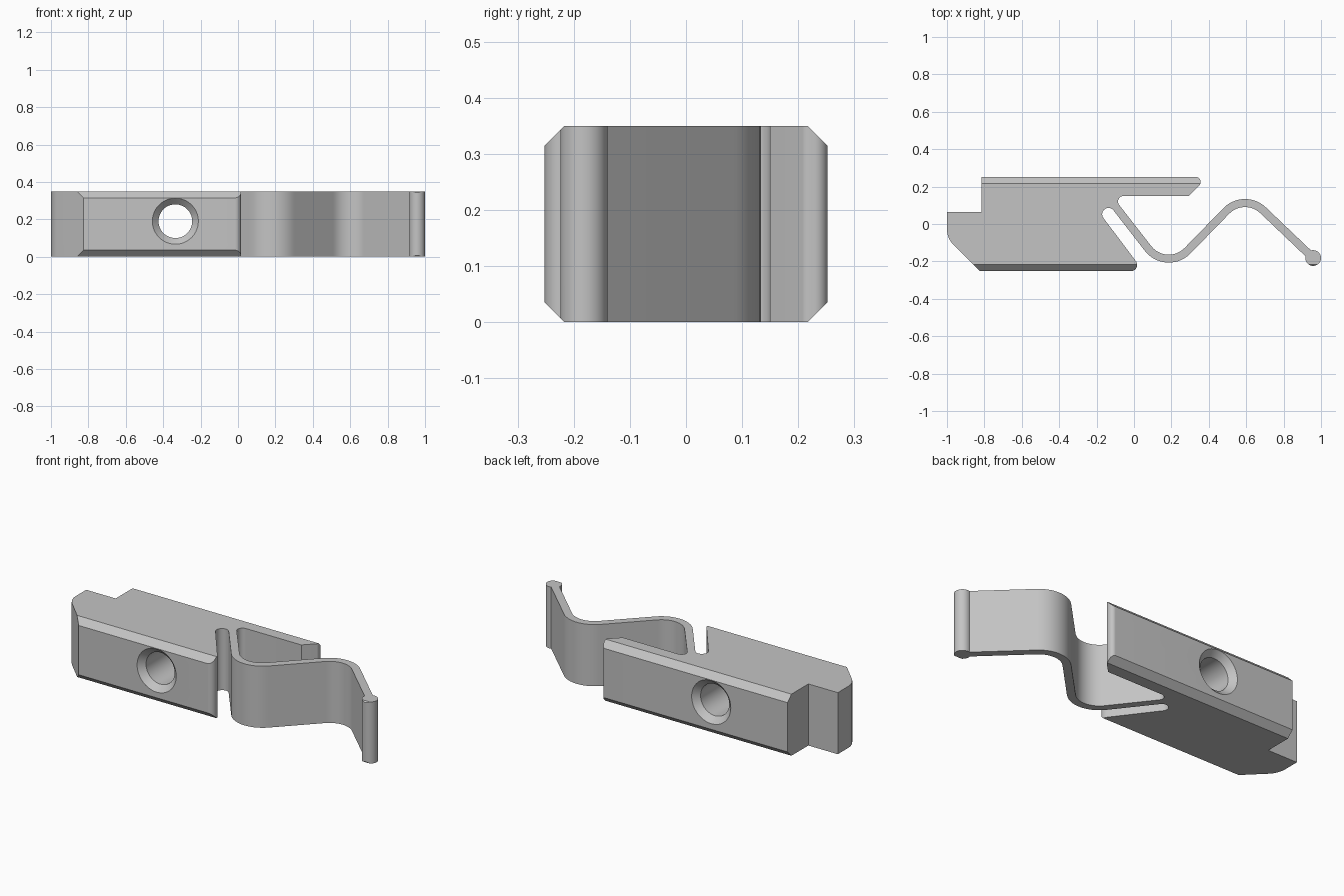
import bpy, bmesh
from math import sin, cos, pi, asin, atan2, tan, radians
from mathutils import Vector

cube = bpy.data.objects.get("Cube")
if cube:
    bpy.data.objects.remove(cube, do_unlink=True)

HEIGHT, HALF_DEPTH, CHAMFER = 0.35, 0.252, 0.035
STRIP = 0.0215   # half thickness of the spring strip

metal = bpy.data.materials.new("plain grey")
metal.use_nodes = True
grey = (0.55, 0.55, 0.55, 1)
metal.diffuse_color = grey
metal.node_tree.nodes["Principled BSDF"].inputs["Base Color"].default_value = grey


def fillet(points):
    """Closed outline with each (x, y, radius) corner rounded."""
    out = []
    for i, (x, y, r) in enumerate(points):
        p = Vector((x, y))
        if r == 0:
            out.append(p)
            continue
        a = (Vector(points[i - 1][:2]) - p).normalized()
        b = (Vector(points[(i + 1) % len(points)][:2]) - p).normalized()
        half = a.angle(b) / 2
        centre = p + (a + b).normalized() * r / sin(half)
        start = p + a * r / tan(half) - centre
        end = p + b * r / tan(half) - centre
        a0 = atan2(start.y, start.x)
        sweep = (atan2(end.y, end.x) - a0 + pi) % (2 * pi) - pi
        n = max(4, round(abs(sweep) / radians(7)))
        for k in range(n + 1):
            t = a0 + sweep * k / n
            out.append(centre + Vector((cos(t), sin(t))) * r)
    return out


def prism(name, outline, place, offset):
    """Extrude an outline; place turns each 2D point into 3D."""
    bm = bmesh.new()
    face = bm.faces.new([bm.verts.new(place(p)) for p in outline])
    ext = bmesh.ops.extrude_face_region(bm, geom=[face])["geom"]
    bmesh.ops.translate(bm, vec=offset, verts=[v for v in ext if isinstance(v, bmesh.types.BMVert)])
    bmesh.ops.recalc_face_normals(bm, faces=bm.faces)
    return finish(name, bm)


def finish(name, bm):
    mesh = bpy.data.meshes.new(name)
    bm.to_mesh(mesh)
    bm.free()
    mesh.materials.append(metal)
    obj = bpy.data.objects.new(name, mesh)
    bpy.context.collection.objects.link(obj)
    return obj


def cut(obj, cutter, operation):
    mod = obj.modifiers.new("cut", "BOOLEAN")
    mod.operation, mod.solver, mod.object = operation, "EXACT", cutter
    bpy.context.view_layer.objects.active = obj
    bpy.ops.object.modifier_apply(modifier=mod.name)
    bpy.data.objects.remove(cutter, do_unlink=True)


# Spring strip: centre line corners, offset to both sides
path = [Vector(p) for p in ((-0.134, 0.137), (0.174, -0.258), (0.59, 0.169), (0.958, -0.182))]
bend = 0.14


def side(sign):
    corners = []
    for i in (1, 2):
        a = (path[i] - path[i - 1]).normalized()
        b = (path[i + 1] - path[i]).normalized()
        na, nb = Vector((-a.y, a.x)), Vector((-b.y, b.x))
        miter = (na + nb).normalized()
        p = path[i] + miter * sign * STRIP / miter.dot(na)
        inner = sign if i == 1 else -sign
        corners.append((p.x, p.y, bend - inner * STRIP))
    return corners


# Round bead at the spring's free end
tip, bead = path[-1], 0.042
heading = path[-1] - path[-2]
angle = atan2(heading.y, heading.x)
reach = pi - asin(STRIP / bead)
bead_points = []
for k in range(33):
    t = angle + reach - 2 * reach * k / 32
    bead_points.append((tip.x + bead * cos(t), tip.y + bead * sin(t), 0))

# Whole outline, clockwise from the back left corner
outline = [(-0.815, HALF_DEPTH, 0), (0.355, HALF_DEPTH, 0.024), (0.355, 0.212, 0.018),
           (0.293, 0.15, 0), (-0.117, 0.15, 0.03)]
outline += side(1) + bead_points + side(-1)[::-1]
outline += [(-0.13, 0.099, 0.033), (-0.183, 0.058, 0.033),      # slot end
            (0.05, -HALF_DEPTH, 0.033), (-0.825, -HALF_DEPTH, 0),
            (-1, -0.077, 0.12), (-1, 0.065, 0), (-0.815, 0.065, 0)]
clip = prism("spring_clip_body", fillet(outline), lambda p: (p.x, p.y, 0), (0, 0, HEIGHT))

# Chamfers along the front and back long edges
m = 0.01
y_in = HALF_DEPTH - CHAMFER - m
half = [(y_in, -m), (HALF_DEPTH, CHAMFER), (HALF_DEPTH, HEIGHT - CHAMFER), (y_in, HEIGHT + m)]
section = half + [(-y, z) for y, z in reversed(half)]
cut(clip, prism("chamfer_cutter", section, lambda p: (-1.1, p[0], p[1]), (2.2, 0, 0)), "INTERSECT")

# Screw hole, countersunk on both faces
bm = bmesh.new()
rings = []
for y, r in ((-0.272, 0.143), (-0.219, 0.09), (0.219, 0.09), (0.272, 0.143)):
    rings.append([bm.verts.new((-0.335 + r * cos(2 * pi * k / 64), y, 0.19 + r * sin(2 * pi * k / 64)))
                  for k in range(64)])
for lo, hi in zip(rings, rings[1:]):
    for k in range(64):
        j = (k + 1) % 64
        bm.faces.new((lo[k], lo[j], hi[j], hi[k]))
bm.faces.new(rings[0])
bm.faces.new(rings[-1])
bmesh.ops.recalc_face_normals(bm, faces=bm.faces)
cut(clip, finish("screw_hole_cutter", bm), "DIFFERENCE")

bpy.ops.object.select_all(action="DESELECT")
clip.select_set(True)
bpy.context.view_layer.objects.active = clip
bpy.ops.object.shade_smooth_by_angle(angle=radians(25))
